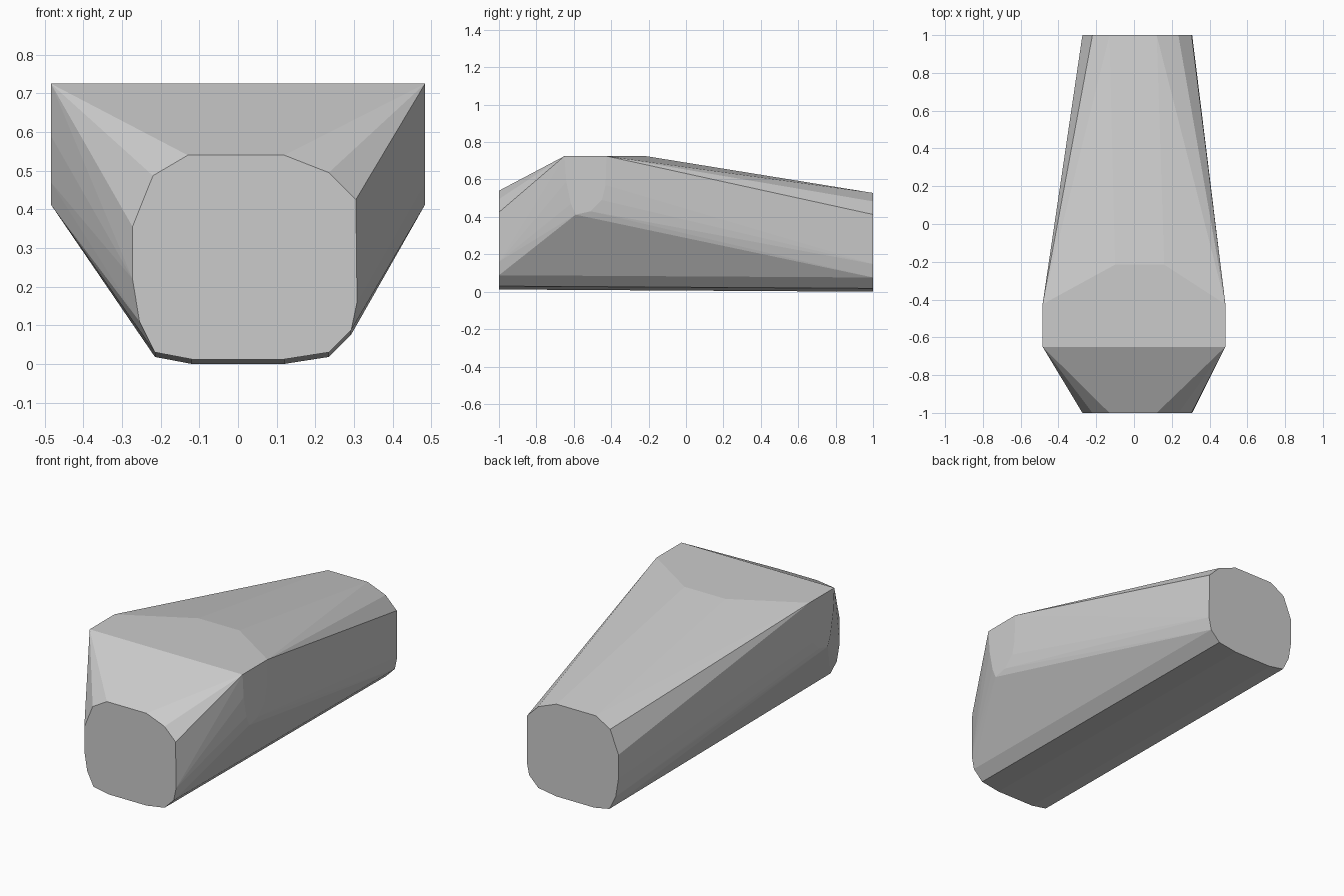
import bpy, bmesh, math

if "Cube" in bpy.data.objects:
    bpy.data.objects.remove(bpy.data.objects["Cube"])

# Rounded end cap outline (x, z), slightly lopsided
END = [(-0.13, 0.54), (0.12, 0.54), (0.235, 0.495), (0.305, 0.425),
       (0.308, 0.16), (0.293, 0.088), (0.235, 0.03), (0.12, 0.012),
       (-0.12, 0.012), (-0.215, 0.03), (-0.255, 0.11), (-0.273, 0.22),
       (-0.273, 0.355), (-0.22, 0.487)]

# Flat shoulder panel outline on each side (y, z)
SIDE = [(-0.65, 0.725), (-0.64, 0.59), (-0.615, 0.47), (-0.59, 0.412),
        (-0.51, 0.43), (-0.45, 0.49), (-0.43, 0.57), (-0.425, 0.725)]

# Rear edge of the flat top (x, y)
TOP = [(-0.10, -0.215), (0.16, -0.215)]

points = [(x, -1, z) for x, z in END]
points += [(x, 1, z - 0.012) for x, z in END]
points += [(s * 0.484, y, z) for s in (-1, 1) for y, z in SIDE]
points += [(x, y, 0.725) for x, y in TOP]

# Faceted body: the skin stretched over the end caps and shoulders
bm = bmesh.new()
for p in points:
    bm.verts.new(p)
hull = bmesh.ops.convex_hull(bm, input=bm.verts)
loose = {v for v in hull["geom_interior"] + hull["geom_unused"]
         if isinstance(v, bmesh.types.BMVert)}
bmesh.ops.delete(bm, geom=list(loose), context='VERTS')
bmesh.ops.dissolve_limit(bm, angle_limit=math.radians(0.5),
                         verts=bm.verts, edges=bm.edges)
bmesh.ops.recalc_face_normals(bm, faces=bm.faces)

mesh = bpy.data.meshes.new("faceted_body")
bm.to_mesh(mesh)
bm.free()
body = bpy.data.objects.new("faceted_body", mesh)
bpy.context.collection.objects.link(body)
